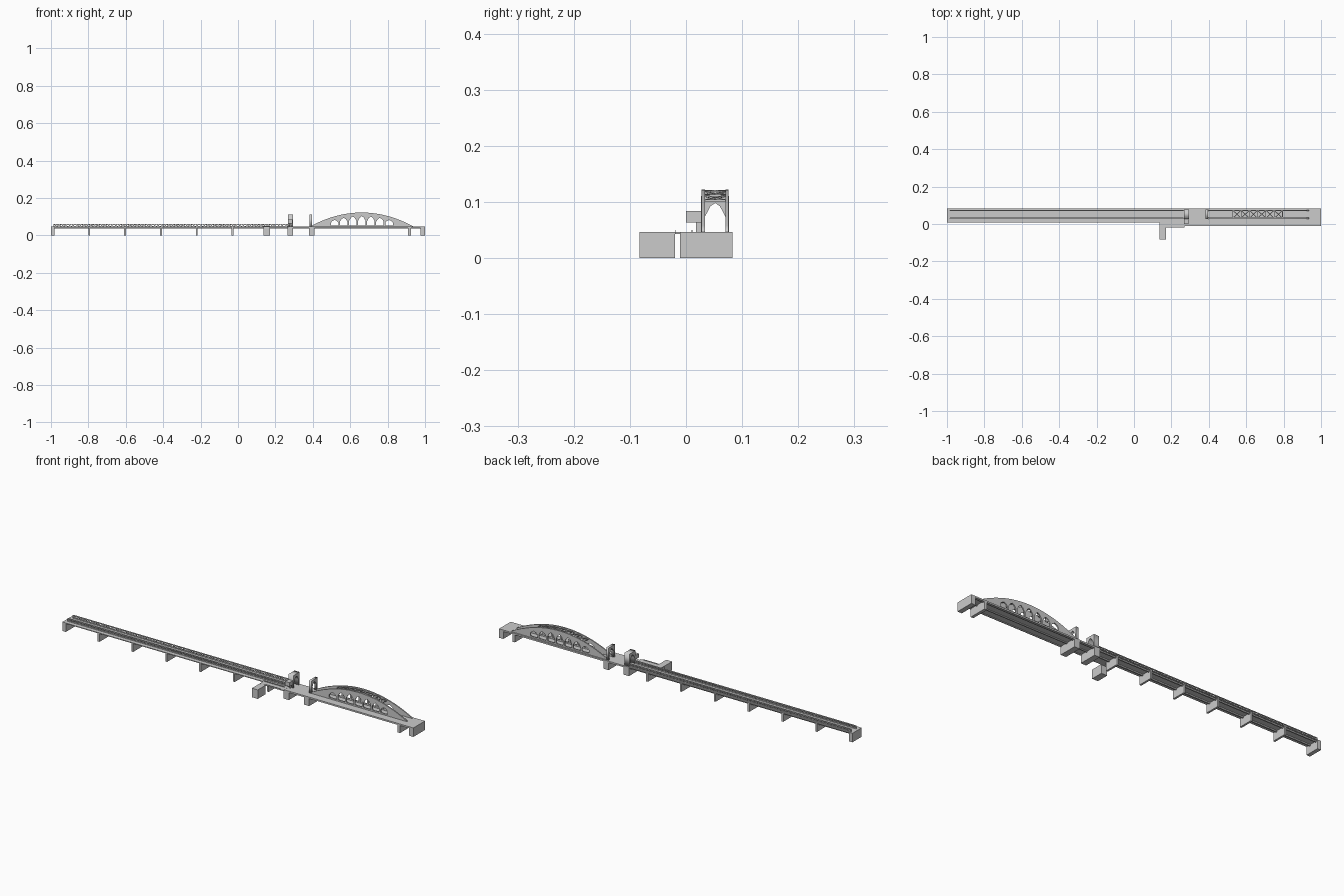
import bpy, bmesh, math
from mathutils import Matrix, Vector

if "Cube" in bpy.data.objects:
    bpy.data.objects.remove(bpy.data.objects["Cube"])


def finish(name, bm):
    me = bpy.data.meshes.new(name)
    bm.to_mesh(me)
    bm.free()
    ob = bpy.data.objects.new(name, me)
    bpy.context.collection.objects.link(ob)
    return ob


def add_box(bm, x0, x1, y0, y1, z0, z1):
    m = Matrix.Translation(((x0 + x1) / 2, (y0 + y1) / 2, (z0 + z1) / 2))
    m = m @ Matrix.Diagonal((x1 - x0, y1 - y0, z1 - z0, 1))
    bmesh.ops.create_cube(bm, size=1, matrix=m)


def boxes(name, *dims):
    bm = bmesh.new()
    for d in dims:
        add_box(bm, *d)
    return finish(name, bm)


def add_bar(bm, a, b, w, h):
    a, b = Vector(a), Vector(b)
    d = b - a
    m = Matrix.Translation((a + b) / 2) @ d.to_track_quat('X', 'Z').to_matrix().to_4x4()
    bmesh.ops.create_cube(bm, size=1, matrix=m @ Matrix.Diagonal((d.length, w, h, 1)))


def plate(name, loops, thick, at, facing):
    # flat plate with holes, standing in the xz plane ('Y') or the yz plane ('X')
    cu = bpy.data.curves.new(name, 'CURVE')
    cu.dimensions = '2D'
    cu.fill_mode = 'BOTH'
    cu.extrude = thick / 2
    for pts in loops:
        sp = cu.splines.new('POLY')
        sp.points.add(len(pts) - 1)
        for p, (u, v) in zip(sp.points, pts):
            p.co = (u, v, 0, 1)
        sp.use_cyclic_u = True
    tmp = bpy.data.objects.new(name + "_curve", cu)
    bpy.context.collection.objects.link(tmp)
    dg = bpy.context.evaluated_depsgraph_get()
    me = bpy.data.meshes.new_from_object(tmp.evaluated_get(dg))
    bpy.data.objects.remove(tmp)
    if facing == 'Y':
        m = Matrix(((1, 0, 0, 0), (0, 0, -1, at), (0, 1, 0, 0), (0, 0, 0, 1)))
    else:
        m = Matrix(((0, 0, 1, at), (1, 0, 0, 0), (0, 1, 0, 0), (0, 0, 0, 1)))
    me.transform(m)
    ob = bpy.data.objects.new(name, me)
    bpy.context.collection.objects.link(ob)
    return ob


Y0, Y1 = 0.008, 0.083        # narrow deck edges
YW = -0.011                  # wide deck front edge
RIBS = (0.031, 0.073)        # centre planes of the trusses and arches
TOP = 0.046                  # deck level

# decks with edge girders beneath
boxes("approach_deck", (-1, 0.27, Y0, Y1, 0.042, TOP),
      (-0.99, 0.27, 0.027, 0.034, 0.036, 0.042), (-0.99, 0.27, 0.070, 0.077, 0.036, 0.042))
boxes("main_deck", (0.265, 1, YW, Y1, 0.042, TOP),
      (0.28, 0.99, YW, YW + 0.005, 0.038, 0.042), (0.28, 0.99, Y1 - 0.005, Y1, 0.038, 0.042),
      (0.28, 0.99, 0.028, 0.034, 0.037, 0.042), (0.28, 0.99, 0.070, 0.076, 0.037, 0.042))

# piers and abutments
for i in range(6):
    x = -0.795 + 0.1915 * i
    boxes("approach_pier", (x - 0.005, x + 0.005, Y0, Y1, 0, 0.042))
boxes("left_abutment", (-1, -0.98, Y0, Y1, 0, 0.045))
for n, a, b in (("tower_pier", 0.265, 0.295), ("span_pier", 0.38, 0.41),
                ("end_pier", 0.91, 0.925), ("right_abutment", 0.976, 1.0)):
    boxes(n, (a, b, YW, Y1, 0, 0.0455))

# lattice side trusses of the approach
N, XA, XB = 66, -0.985, 0.265
step = (XB - XA) / N
for y in RIBS:
    bm = bmesh.new()
    add_box(bm, XA, XB, y - 0.003, y + 0.003, 0.058, 0.061)
    add_box(bm, XA, XB, y - 0.003, y + 0.003, TOP - 0.001, TOP + 0.002)
    for i in range(N + 1):
        x = XA + i * step
        add_box(bm, x - 0.001, x + 0.001, y - 0.002, y + 0.002, TOP, 0.06)
        if i < N:
            add_bar(bm, (x, y, 0.047), (x + step, y, 0.059), 0.002, 0.0016)
            add_bar(bm, (x, y, 0.059), (x + step, y, 0.047), 0.002, 0.0016)
    finish("lattice_truss", bm)

# bowstring arches with pointed openings
CX, HALF = 0.662, 0.273


def arch_z(x):
    return 0.049 + 0.073 * (1 - ((x - CX) / HALF) ** 2)


outline = [(CX - HALF, TOP)]
outline += [(CX - HALF + 2 * HALF * i / 32, arch_z(CX - HALF + 2 * HALF * i / 32)) for i in range(33)]
outline += [(CX + HALF, TOP)]
holes = []
for i in range(-3, 4):
    x = CX + i * 0.0485
    peak = arch_z(x) - 0.019
    side = 0.053 + (peak - 0.053) * 0.5
    mid = side + (peak - side) * 0.65
    holes.append([(x - 0.02, 0.053), (x - 0.02, side), (x - 0.011, mid), (x, peak),
                  (x + 0.011, mid), (x + 0.02, side), (x + 0.02, 0.053)])
for y in RIBS:
    plate("arch_rib", [outline] + holes, 0.006, y, 'Y')

# cross bracing between the arch crowns
bm = bmesh.new()
NB, BA, BB = 6, 0.528, 0.794
bs = (BB - BA) / NB
for i in range(NB + 1):
    x = BA + i * bs
    z = arch_z(x) - 0.003
    add_bar(bm, (x, RIBS[0], z), (x, RIBS[1], z), 0.003, 0.004)
    if i < NB:
        z2 = arch_z(x + bs) - 0.003
        add_bar(bm, (x, RIBS[0], z), (x + bs, RIBS[1], z2), 0.004, 0.003)
        add_bar(bm, (x, RIBS[1], z), (x + bs, RIBS[0], z2), 0.004, 0.003)
finish("crown_bracing", bm)

# gateway towers with pointed portals
frame = [(0.027, TOP), (0.027, 0.11), (0.077, 0.11), (0.077, TOP), (0.070, TOP),
         (0.070, 0.074), (0.0605, 0.092), (0.052, 0.098), (0.0435, 0.092),
         (0.034, 0.074), (0.034, TOP)]
plate("gate_tower", [frame], 0.028, 0.28, 'X')
plate("span_gate", [frame], 0.013, 0.39, 'X')

# control cabin on the tower side
boxes("control_cabin", (0.267, 0.291, 0.0, 0.028, 0.063, 0.084))
boxes("cabin_post", (0.275, 0.283, 0.018, 0.028, TOP, 0.063))

# side walkway, its rails and landing block
boxes("side_landing", (0.137, 0.17, -0.083, -0.02, 0, TOP))
boxes("side_walkway", (0.137, 0.27, -0.02, 0.012, 0.043, 0.0465))
boxes("walkway_rail", (0.17, 0.255, -0.02, -0.0185, 0.0465, 0.05),
      (0.137, 0.255, 0.010, 0.0115, 0.0465, 0.05))
